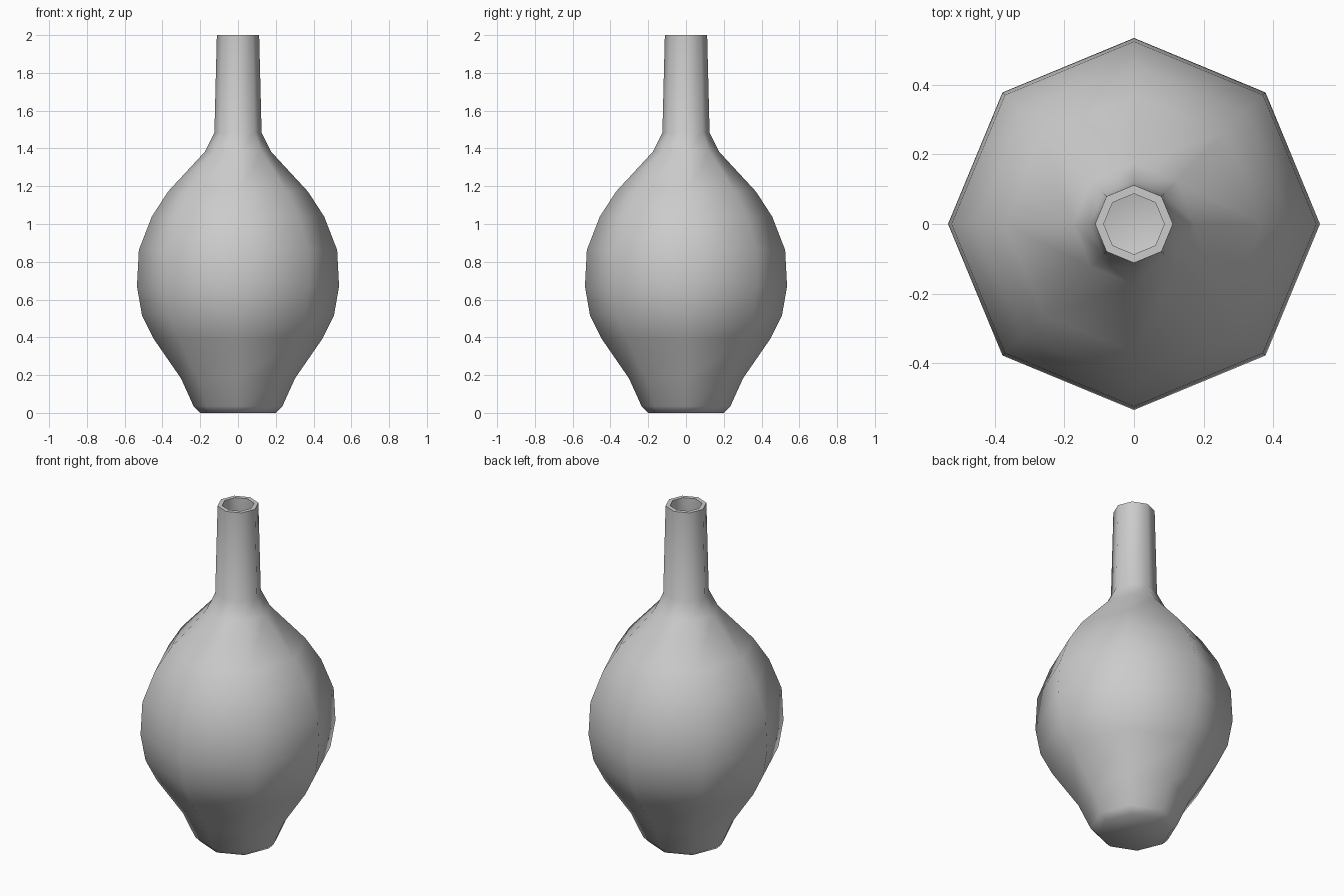
import bpy, bmesh, math

if "Cube" in bpy.data.objects:
    bpy.data.objects.remove(bpy.data.objects["Cube"])

SIDES = 8
WALL = 0.023

# Outer profile (radius, height) from foot to lip
profile = [(0.20, 0.0), (0.235, 0.035), (0.302, 0.183), (0.445, 0.39),
           (0.508, 0.515), (0.535, 0.67), (0.525, 0.862), (0.456, 1.04),
           (0.37, 1.172), (0.175, 1.383), (0.125, 1.482), (0.112, 2.0)]

# Vase shell: stacked octagonal rings, closed at the foot and open at the lip
bm = bmesh.new()
rings = []
for r, z in profile:
    rings.append([bm.verts.new((r * math.cos(2 * math.pi * i / SIDES),
                                r * math.sin(2 * math.pi * i / SIDES), z))
                  for i in range(SIDES)])
for low, high in zip(rings, rings[1:]):
    for i in range(SIDES):
        j = (i + 1) % SIDES
        bm.faces.new((low[i], low[j], high[j], high[i]))
bm.faces.new(rings[0][::-1])
mesh = bpy.data.meshes.new("vase")
bm.to_mesh(mesh)
bm.free()

vase = bpy.data.objects.new("vase", mesh)
bpy.context.collection.objects.link(vase)
bpy.context.view_layer.objects.active = vase
vase.select_set(True)

# Hollow inside with a flat lip
wall = vase.modifiers.new("wall", 'SOLIDIFY')
wall.thickness = WALL
wall.offset = -1
wall.use_even_offset = True
bpy.ops.object.modifier_apply(modifier=wall.name)
for v in vase.data.vertices:
    if v.co.z > 1.9:
        v.co.z = 2.0

# Smooth body, crisp lip
bpy.ops.object.shade_smooth_by_angle(angle=math.radians(60))
